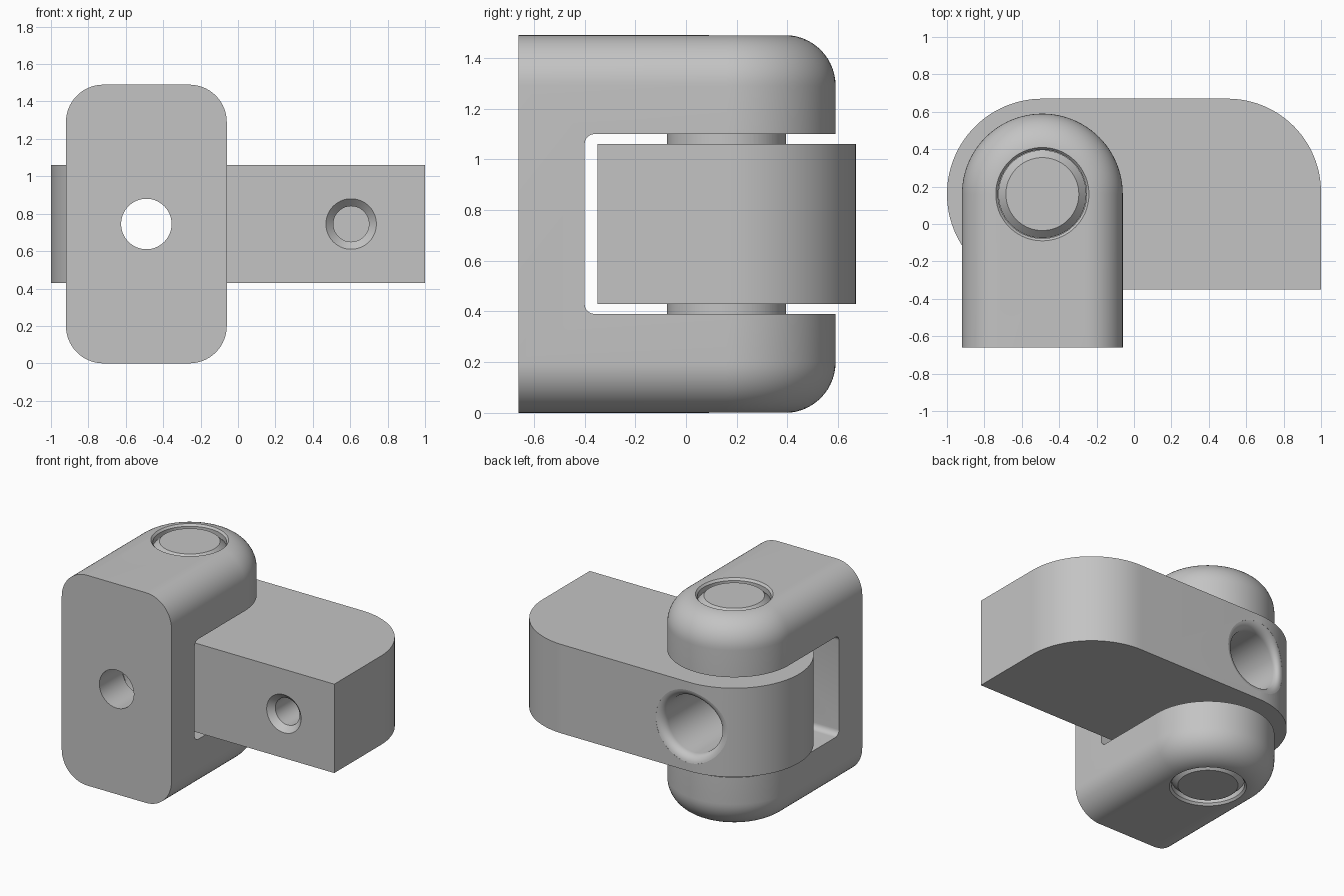
import bpy, bmesh, math
from mathutils import Vector

if "Cube" in bpy.data.objects:
    bpy.data.objects.remove(bpy.data.objects["Cube"], do_unlink=True)

PX, PY, MID, TOP = -0.49, 0.16, 0.745, 1.49   # pin axis, mid height, full height
HALF, FILLET, BLOCK_R = 0.43, 0.2, 0.51       # yoke half width, yoke rounding, block end radius

grey = bpy.data.materials.new("light_grey")
grey.use_nodes = True
grey.diffuse_color = (0.55, 0.55, 0.55, 1)
grey.node_tree.nodes["Principled BSDF"].inputs["Base Color"].default_value = (0.55, 0.55, 0.55, 1)


def loft(name, rings):
    """Closed solid skinned through rings of equal point count."""
    bm = bmesh.new()
    loops = [[bm.verts.new(p) for p in ring] for ring in rings]
    n = len(loops[0])
    for a, b in zip(loops, loops[1:]):
        for i in range(n):
            j = (i + 1) % n
            bm.faces.new((a[i], a[j], b[j], b[i]))
    bm.faces.new(loops[0])
    bm.faces.new(loops[-1])
    bmesh.ops.recalc_face_normals(bm, faces=bm.faces)
    mesh = bpy.data.meshes.new(name)
    bm.to_mesh(mesh)
    bm.free()
    obj = bpy.data.objects.new(name, mesh)
    obj.data.materials.append(grey)
    bpy.context.collection.objects.link(obj)
    return obj


def lathe(name, profile, origin, axis, seg=72):
    """Turn (radius, position) pairs about the Z or Y axis through origin."""
    rings = []
    for r, t in profile:
        ring = []
        for i in range(seg):
            a = math.tau * i / seg
            u, v = r * math.cos(a), r * math.sin(a)
            ring.append(Vector(origin) + Vector((u, v, t) if axis == "Z" else (u, t, v)))
        rings.append(ring)
    return loft(name, rings)


def arc(cx, cy, r, start, end, steps):
    return [(cx + r * math.cos(math.radians(start + (end - start) * i / steps)),
             cy + r * math.sin(math.radians(start + (end - start) * i / steps)))
            for i in range(steps + 1)]


def cut(obj, cutter):
    cutter.hide_render = True
    mod = obj.modifiers.new("cut", "BOOLEAN")
    mod.operation, mod.solver, mod.object = "DIFFERENCE", "EXACT", cutter
    bpy.context.view_layer.objects.active = obj
    bpy.ops.object.modifier_apply(modifier=mod.name)
    bpy.data.objects.remove(cutter, do_unlink=True)


# Yoke: rounded-end plan, inset towards top and bottom for the big fillet
def yoke_ring(inset, z):
    w = HALF - inset
    plan = [(PX + w, -0.66)] + arc(PX, PY, w, 0, 180, 48) + [(PX - w, -0.66)]
    return [(x, y, z) for x, y in plan]


rounding = [(FILLET - r, z) for r, z in arc(0, FILLET, FILLET, -90, 0, 14)]
levels = rounding + [(inset, TOP - z) for inset, z in reversed(rounding)]
yoke = loft("yoke", [yoke_ring(inset, z) for inset, z in levels])

# Slot between the yoke arms, open at the back
low, high, inner, soft = 0.39, 1.10, -0.40, 0.04
slot = ([(0.9, low), (0.9, high)]
        + arc(inner + soft, high - soft, soft, 90, 180, 6)
        + arc(inner + soft, low + soft, soft, 180, 270, 6))
cut(yoke, loft("slot_cutter", [[(x, y, z) for y, z in slot] for x in (-1.2, 0.3)]))

# Pin holes with a small lead-in, and the front hole
cut(yoke, lathe("pin_hole_cutter", [(0.25, -0.1), (0.25, 0), (0.237, 0.015), (0.237, TOP - 0.015),
                                    (0.25, TOP), (0.25, TOP + 0.1)], (PX, PY, 0), "Z"))
cut(yoke, lathe("front_hole_cutter", [(0.135, -0.8), (0.135, -0.3)], (PX, 0, MID), "Y"))

# Swinging block: round at the pin end, one rounded back corner
plan = [(1, -0.35)] + arc(0.5, 0.17, 0.5, 0, 90, 28) + arc(PX, PY, BLOCK_R, 90, 270, 56)
block = loft("swing_block", [[(x, y, z) for x, y in plan] for z in (0.43, 1.06)])

# Cross bore with a rounded mouth that follows the curved end
bore, lip, back = 0.205, 0.06, 0.67
mouth = [(r, y) for r, y in reversed(arc(bore + lip, back - lip, lip, 98, 180, 8))]
cutter = lathe("bore_cutter", [(bore, -0.8)] + mouth + [(mouth[-1][0], 0.75), (mouth[-1][0], 0.9)],
               (PX, 0, MID), "Y")
for v in cutter.data.vertices:
    if v.co.x < PX and 0.5 < v.co.y < 0.8:
        v.co.y -= BLOCK_R - math.sqrt(BLOCK_R ** 2 - (v.co.x - PX) ** 2)
cut(block, cutter)

# Countersunk blind hole in the block front
cut(block, lathe("screw_hole_cutter", [(0.135, -0.5), (0.135, -0.35), (0.095, -0.31), (0.095, 0.1)],
                 (0.605, 0, MID), "Y"))

# Hinge pin with chamfered ends, bored across
pin = lathe("hinge_pin", [(0.195, 0.01), (0.235, 0.05), (0.235, TOP - 0.05), (0.195, TOP - 0.01)],
            (PX, PY, 0), "Z")
cut(pin, lathe("pin_bore_cutter", [(bore + 0.008, -0.6), (bore + 0.008, 0.8)], (PX, 0, MID), "Y"))

# Smooth curved surfaces, keep edges sharp
for obj in (yoke, block, pin):
    bpy.ops.object.select_all(action="DESELECT")
    obj.select_set(True)
    bpy.context.view_layer.objects.active = obj
    bpy.ops.object.shade_smooth_by_angle(angle=math.radians(28))
